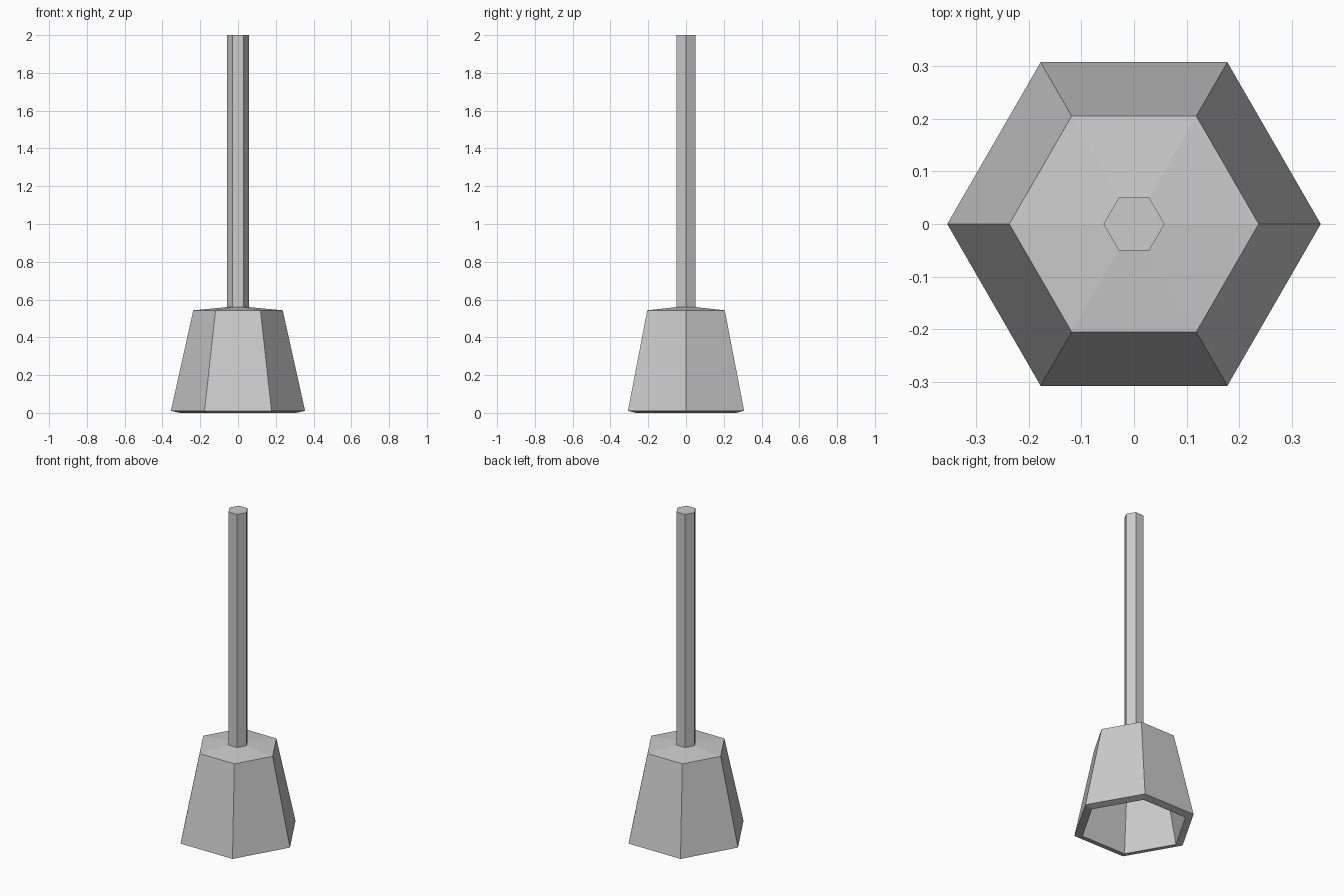
import bpy, bmesh
from math import cos, sin, pi

if "Cube" in bpy.data.objects:
    bpy.data.objects.remove(bpy.data.objects["Cube"])

SIDES = 6


def lathe(name, profile, close_bottom):
    """Stack hexagonal rings from (radius, height) points, closing the top."""
    bm = bmesh.new()
    rings = [[bm.verts.new((r * cos(2 * pi * i / SIDES), r * sin(2 * pi * i / SIDES), z))
              for i in range(SIDES)] for r, z in profile]
    for low, high in zip(rings, rings[1:]):
        for i in range(SIDES):
            j = (i + 1) % SIDES
            bm.faces.new((low[i], low[j], high[j], high[i]))
    bm.faces.new(rings[-1])
    if close_bottom:
        bm.faces.new(rings[0][::-1])
    mesh = bpy.data.meshes.new(name)
    bm.to_mesh(mesh)
    bm.free()
    obj = bpy.data.objects.new(name, mesh)
    bpy.context.collection.objects.link(obj)
    return obj


# Hollow flared cup, open underneath, thickened inward
cup = lathe("cup", [(0.355, 0.0107), (0.237, 0.543), (0.058, 0.56)], False)
shell = cup.modifiers.new("wall_thickness", 'SOLIDIFY')
shell.thickness = 0.05
shell.offset = -1

# Straight handle rising from the cup
lathe("handle", [(0.058, 0.54), (0.058, 2.0)], True)
